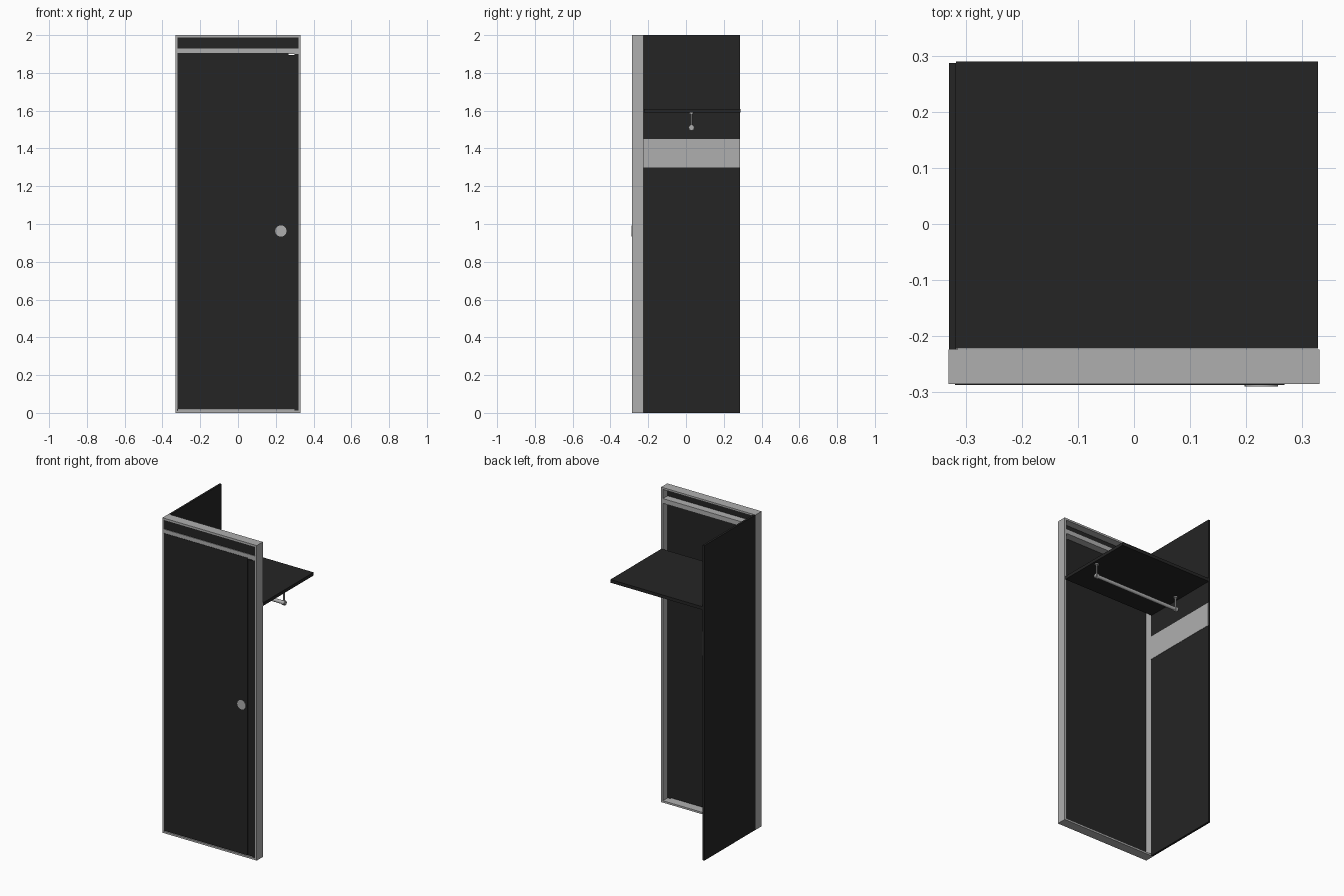
import bpy
from math import pi
from mathutils import Vector

cube = bpy.data.objects.get("Cube")
if cube:
    bpy.data.objects.remove(cube, do_unlink=True)


def material(name, value):
    m = bpy.data.materials.new(name)
    m.use_nodes = True
    colour = (value, value, value, 1)
    m.diffuse_color = colour
    m.node_tree.nodes["Principled BSDF"].inputs["Base Color"].default_value = colour
    return m


DARK = material("charcoal", 0.018)
GREY = material("light grey", 0.43)


def box(name, x, y, z, mat):
    """Box from (min, max) pairs along each axis."""
    lo, hi = Vector((x[0], y[0], z[0])), Vector((x[1], y[1], z[1]))
    bpy.ops.mesh.primitive_cube_add(size=1, location=(lo + hi) / 2)
    ob = bpy.context.object
    ob.name = name
    ob.scale = hi - lo
    bpy.ops.object.transform_apply(location=False, rotation=False, scale=True)
    ob.data.materials.append(mat)
    return ob


def cylinder(name, start, end, radius, mat, sides=16):
    """Round bar between two points."""
    a, b = Vector(start), Vector(end)
    bpy.ops.mesh.primitive_cylinder_add(
        vertices=sides, radius=radius, depth=(b - a).length, location=(a + b) / 2,
        rotation=(b - a).to_track_quat("Z", "Y").to_euler())
    ob = bpy.context.object
    ob.name = name
    ob.data.materials.append(mat)
    bpy.ops.object.shade_smooth_by_angle(angle=pi / 5)
    return ob


W, T = 0.331, 0.012            # frame half width and thickness
FRONT, BACK = -0.285, -0.224   # frame depth
IN = W - T
DEPTH = (FRONT, BACK)

# Door frame
box("left_jamb", (IN, W), DEPTH, (0, 2), GREY)
box("right_jamb", (-W, -IN), DEPTH, (0, 2), GREY)
box("frame_head", (-IN, IN), DEPTH, (2 - T, 2), GREY)
box("frame_sill", (-IN, IN), DEPTH, (0, T), GREY)
box("door_rail", (-IN, IN), DEPTH, (1.9, 1.93), GREY)
box("transom_panel", (-IN, IN), (-0.281, -0.271), (1.93, 2 - T), DARK)

# Door leaf with a narrow closing strip
box("door_leaf", (-IN, 0.268), (-0.287, -0.272), (0.018, 1.905), DARK)
box("closing_strip", (0.268, 0.299), (-0.284, -0.272), (0.018, 1.895), DARK)
box("strip_edge", (0.299, IN), (-0.281, -0.272), (T, 1.9), DARK)
cylinder("door_knob", (0.227, -0.2895, 0.963), (0.227, -0.28, 0.963), 0.03, GREY, 24)

# Side wall with a pale band on its inner face
box("side_wall", (-0.33, -0.317), (BACK, 0.287), (0, 2), DARK)
box("wall_band", (-0.317, -0.315), (BACK, 0.287), (1.3, 1.45), GREY)

# Shelf
box("shelf", (-0.317, 0.328), (-0.222, 0.2895), (1.59, 1.61), DARK)

# Hanging rail under the shelf
RY, RZ = 0.029, 1.51
cylinder("hanging_rail", (-0.3, RY, RZ), (0.315, RY, RZ), 0.011, GREY)
for side, x in (("right", -0.287), ("left", 0.303)):
    cylinder(side + "_rail_stem", (x, RY, RZ), (x, RY, 1.59), 0.005, GREY, 12)
    cylinder(side + "_rail_flange", (x, RY, 1.583), (x, RY, 1.59), 0.012, GREY)
    cylinder(side + "_rail_collar", (x - 0.008, RY, RZ), (x + 0.008, RY, RZ), 0.015, GREY)
